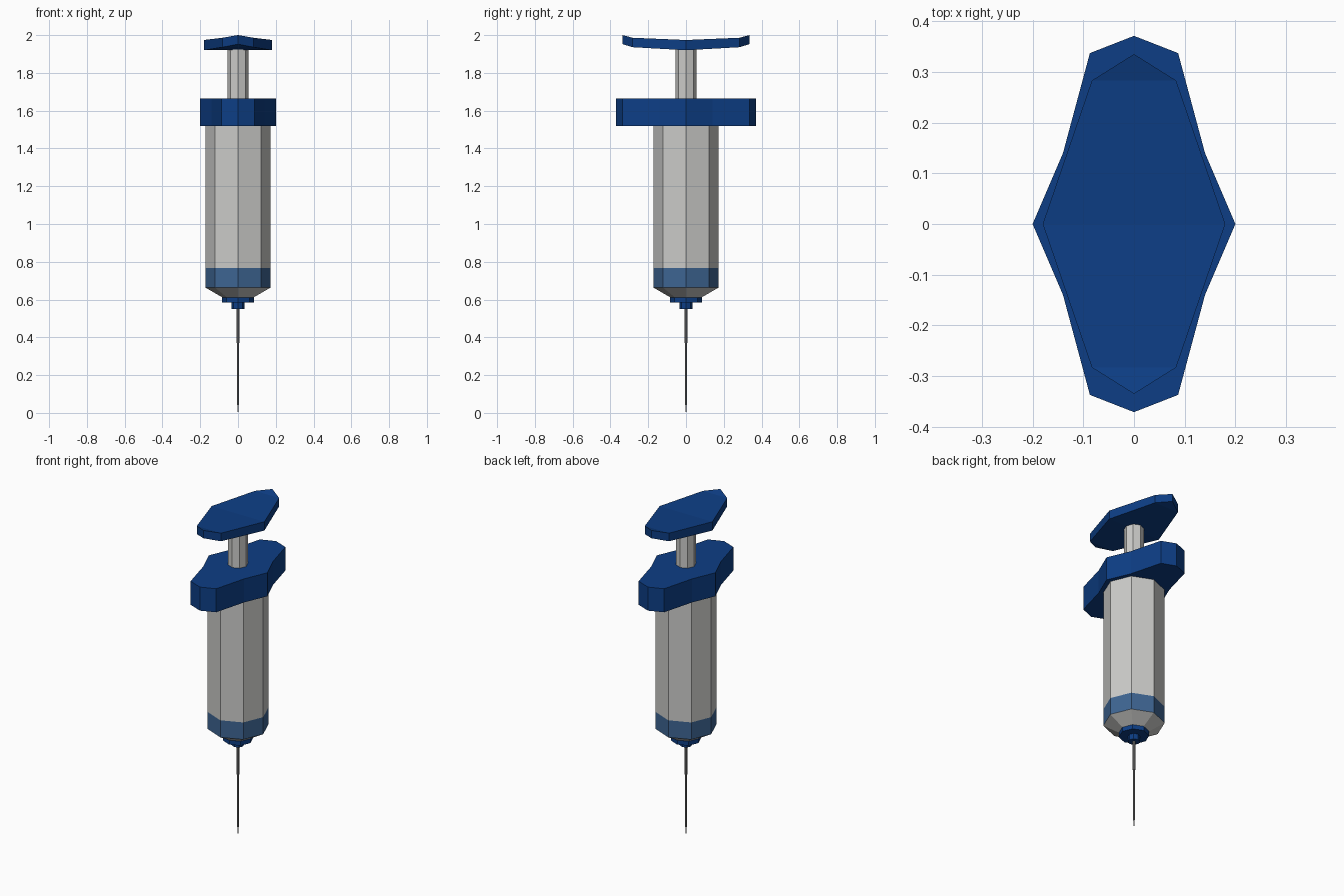
import bpy, bmesh, math

if "Cube" in bpy.data.objects:
    bpy.data.objects.remove(bpy.data.objects["Cube"])


def material(name, rgb):
    m = bpy.data.materials.new(name)
    m.diffuse_color = (*rgb, 1)
    m.use_nodes = True
    m.node_tree.nodes["Principled BSDF"].inputs["Base Color"].default_value = m.diffuse_color
    return m


BLUE = material("dark_blue", (0.004, 0.048, 0.235))
BAND = material("muted_blue", (0.048, 0.13, 0.29))
CLEAR = material("pale_grey", (0.60, 0.60, 0.585))
STEEL = material("steel_grey", (0.25, 0.25, 0.25))


def finish(name, bm, mats):
    bmesh.ops.recalc_face_normals(bm, faces=bm.faces)
    me = bpy.data.meshes.new(name)
    bm.to_mesh(me)
    bm.free()
    for m in mats:
        me.materials.append(m)
    ob = bpy.data.objects.new(name, me)
    bpy.context.collection.objects.link(ob)
    return ob


def lathe(name, profile, mats, sides=8):
    """Flat-sided turned part from (radius, z) points, capped at both ends."""
    bm = bmesh.new()
    rings = []
    for r, z in profile:
        rings.append([bm.verts.new((r * math.cos(i * math.tau / sides),
                                    r * math.sin(i * math.tau / sides), z))
                      for i in range(sides)])
    for a, b in zip(rings, rings[1:]):
        for i in range(sides):
            j = (i + 1) % sides
            bm.faces.new((a[i], a[j], b[j], b[i]))
    bm.faces.new(rings[0])
    bm.faces.new(rings[-1])
    return finish(name, bm, mats)


def plate(name, quarter, mats):
    """Mirrored plate from (half width, y, bottom z, top z) stations, y >= 0."""
    stations = [(w, -y, b, t) for w, y, b, t in quarter[:0:-1]] + quarter
    bm = bmesh.new()
    rows = []
    for w, y, b, t in stations:
        xs = (-w, w) if w > 0 else (0,)
        rows.append(([bm.verts.new((x, y, b)) for x in xs],
                     [bm.verts.new((x, y, t)) for x in xs]))
    for (b0, t0), (b1, t1) in zip(rows, rows[1:]):
        bm.faces.new(b0 + b1[::-1])
        bm.faces.new(t0 + t1[::-1])
        for s in (0, -1):
            bm.faces.new((b0[s], b1[s], t1[s], t0[s]))
    return finish(name, bm, mats)


# Barrel with the coloured stopper band near its lower end
barrel = lathe("barrel", [(0.08, 0.61), (0.172, 0.663), (0.172, 0.768), (0.172, 1.53)],
               [CLEAR, BAND])
for p in barrel.data.polygons:
    if 0.67 < p.center.z < 0.76:
        p.material_index = 1

# Finger grip and thumb rest
plate("finger_grip", [(0.20, 0, 1.52, 1.665), (0.14, 0.14, 1.52, 1.665),
                      (0.087, 0.337, 1.52, 1.665), (0, 0.371, 1.52, 1.665)], [BLUE])
plate("thumb_rest", [(0.18, 0, 1.92, 1.974), (0.083, 0.283, 1.936, 1.986),
                     (0, 0.335, 1.952, 2.0)], [BLUE])

# Plunger rod
lathe("plunger_rod", [(0.056, 0.77), (0.056, 1.93)], [CLEAR])

# Needle hub
lathe("hub_collar", [(0.085, 0.585), (0.085, 0.612)], [BLUE])
lathe("hub_nose", [(0.034, 0.55), (0.034, 0.59)], [BLUE])

# Needle: thick sleeve, thin shaft and tapered tip
lathe("needle_sleeve", [(0.008, 0.37), (0.008, 0.555)], [STEEL])
lathe("needle_shaft", [(0.001, 0.0), (0.005, 0.055), (0.005, 0.38)], [STEEL])
